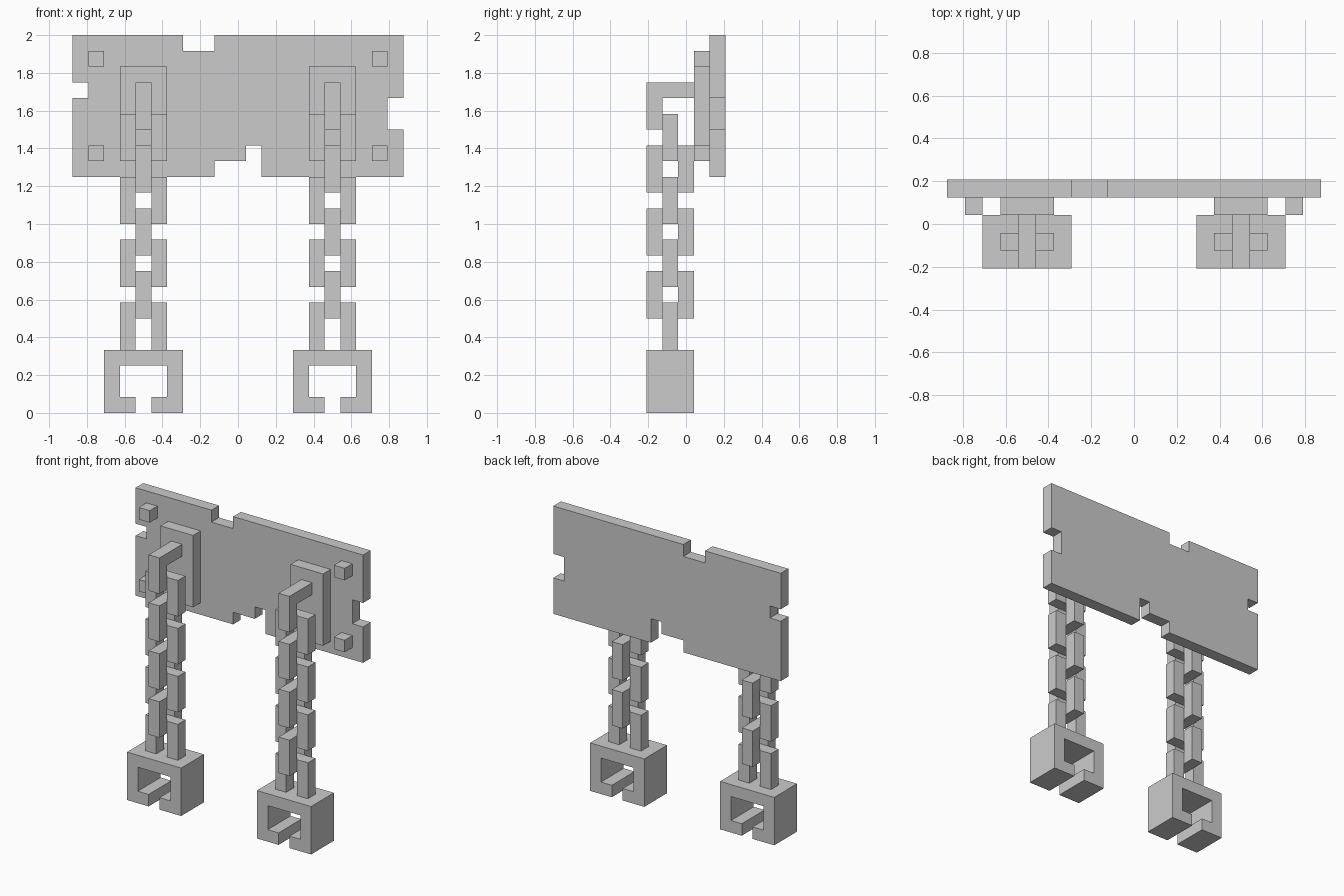
import bpy, bmesh
from mathutils import Vector

if "Cube" in bpy.data.objects:
    bpy.data.objects.remove(bpy.data.objects["Cube"])

U = 1 / 12   # block size
CX = 6       # x position of each hanging chain, in blocks


def finish(name, bm, mirror):
    bmesh.ops.recalc_face_normals(bm, faces=bm.faces)
    bmesh.ops.scale(bm, vec=(U, U, U), verts=bm.verts)
    mesh = bpy.data.meshes.new(name)
    bm.to_mesh(mesh)
    bm.free()
    obj = bpy.data.objects.new(name, mesh)
    bpy.context.collection.objects.link(obj)
    if mirror:
        obj.modifiers.new("Mirror", 'MIRROR').use_mirror_merge = False
    return obj


def prism(name, points, faces, origin, across, depth, mirror=True):
    """Extrude a flat profile: 'across' is its horizontal axis, z its vertical one."""
    bm = bmesh.new()
    o, a, d = Vector(origin), Vector(across), Vector(depth)
    vs = [bm.verts.new(o + a * p + Vector((0, 0, q))) for p, q in points]
    flat = [bm.faces.new([vs[i] for i in f]) for f in faces]
    ext = bmesh.ops.extrude_face_region(bm, geom=flat)["geom"]
    bmesh.ops.translate(bm, vec=d, verts=[g for g in ext if isinstance(g, bmesh.types.BMVert)])
    return finish(name, bm, mirror)


def outline(name, points, origin, across, depth, mirror=True):
    return prism(name, points, [range(len(points))], origin, across, depth, mirror)


def rect(x0, x1, z0, z1):
    return [(x0, z0), (x1, z0), (x1, z1), (x0, z1)]


X, Y = (1, 0, 0), (0, 1, 0)

# Notched sign board
outline("board", [
    (-10.5, 15), (-1.5, 15), (-1.5, 16), (0.5, 16), (0.5, 17), (1.5, 17), (1.5, 15),
    (10.5, 15), (10.5, 18), (9.5, 18), (9.5, 20), (10.5, 20), (10.5, 24),
    (-1.5, 24), (-1.5, 23), (-3.5, 23), (-3.5, 24), (-10.5, 24),
    (-10.5, 21), (-9.5, 21), (-9.5, 20), (-10.5, 20)], (0, 1.5, 0), X, Y, False)

# Corner studs
for label, z in (("lower", 16), ("upper", 22)):
    outline(label + "_stud", rect(8.5, 9.5, z, z + 1), (0, 0.5, 0), X, Y)

# Mounting plate and hook
outline("mount_plate", rect(-1.5, 1.5, 16, 22), (CX, 0.5, 0), X, Y)
outline("hook", [(0.5, 20), (0.5, 21), (-2.5, 21), (-2.5, 18), (-1.5, 18), (-1.5, 20)],
        (CX - 0.5, 0, 0), Y, X)

# Chain: square rings alternating between facing front and facing sideways
RING = [(0, 1, 5, 4), (1, 2, 6, 5), (2, 3, 7, 6), (3, 0, 4, 7)]
for i in range(6):
    z = 16 - 2 * i
    pts = rect(-1.5, 1.5, z, z + 3) + rect(-0.5, 0.5, z + 1, z + 2)
    if i % 2:
        prism("chain_link", pts, RING, (CX - 0.5, -1, 0), Y, X)
    else:
        prism("chain_link", pts, RING, (CX, -1.5, 0), X, Y)

# Last link, open below where it meets the shackle
outline("end_link", [(-1.5, 4), (-0.5, 4), (-0.5, 6), (0.5, 6), (0.5, 4), (1.5, 4),
                     (1.5, 7), (-1.5, 7)], (CX, -1.5, 0), X, Y)

# Shackle, a cuff with a gap at the bottom
outline("shackle", [(-2.5, 0), (-0.5, 0), (-0.5, 1), (-1.5, 1), (-1.5, 3), (1.5, 3),
                    (1.5, 1), (0.5, 1), (0.5, 0), (2.5, 0), (2.5, 4), (-2.5, 4)],
        (CX, -2.5, 0), X, (0, 3, 0))
